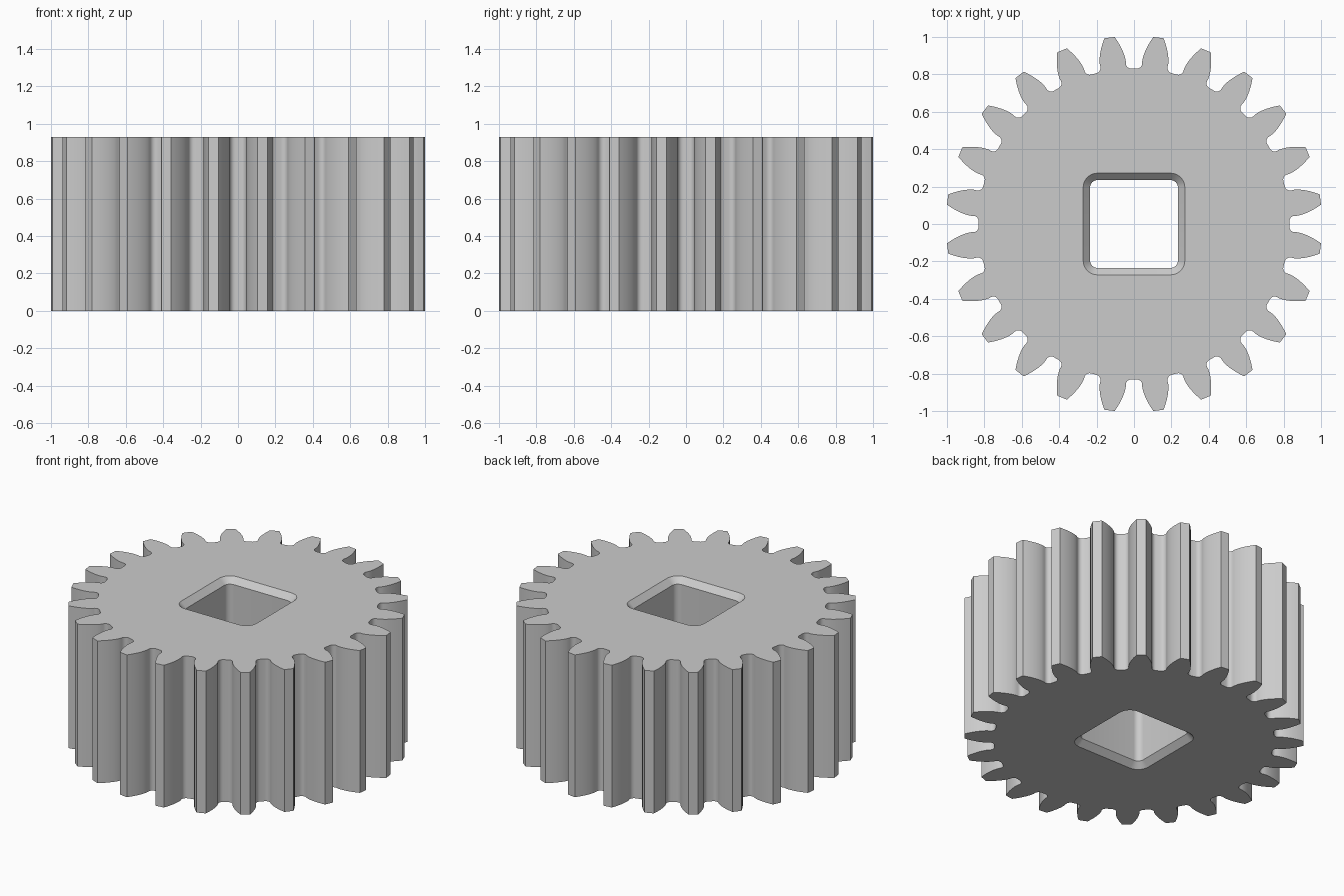
import bpy, bmesh
from math import pi, sin, cos, tan, acos, radians, sqrt

if "Cube" in bpy.data.objects:
    bpy.data.objects.remove(bpy.data.objects["Cube"])

TEETH, HEIGHT = 24, 0.93
R_TIP, R_ROOT = 1.0053, 0.831
MODULE = 2 * R_TIP / (TEETH + 2)
R_PITCH = MODULE * TEETH / 2
R_BASE = R_PITCH * cos(radians(20))
FILLET = 0.029


def inv(a):
    return tan(a) - a


def half_gap():
    """One side of a tooth gap (gap centred on angle 0), as (radius, angle) from root to tip."""
    wall = pi / TEETH - (pi / (2 * TEETH) + inv(radians(20)))  # gap half angle at base circle
    pts = []
    # root fillet, tangent to the root floor and the radial wall
    cy = R_BASE * sin(wall) - FILLET
    cx = sqrt((R_ROOT + FILLET) ** 2 - cy ** 2)
    for i in range(7):
        t = pi / 2 * i / 6
        x, y = cx - FILLET * cos(t), cy + FILLET * sin(t)
        pts.append((sqrt(x * x + y * y), y / x))
    # involute flank
    for i in range(9):
        r = R_BASE + (R_TIP - R_BASE) * i / 8
        pts.append((r, wall + inv(acos(min(1, R_BASE / r)))))
    return pts


def gear_outline():
    half = half_gap()
    gap = [(r, -a) for r, a in reversed(half)] + half
    return [(r * cos(a + k * 2 * pi / TEETH), r * sin(a + k * 2 * pi / TEETH))
            for k in range(TEETH) for r, a in gap]


def rounded_square(h, rad, steps=8):
    pts = []
    for k, (sx, sy) in enumerate([(1, 1), (-1, 1), (-1, -1), (1, -1)]):
        for i in range(steps + 1):
            t = pi / 2 * (k + i / steps)
            pts.append((sx * (h - rad) + rad * cos(t), sy * (h - rad) + rad * sin(t)))
    return pts


bm = bmesh.new()


def ring(pts, z):
    return [bm.verts.new((x, y, z)) for x, y in pts]


def wall(a, b):
    for i in range(len(a)):
        j = (i + 1) % len(a)
        bm.faces.new((a[i], a[j], b[j], b[i]))


# Toothed outer wall
outline = gear_outline()
low, high = ring(outline, 0), ring(outline, HEIGHT)
wall(low, high)

# Square bore, chamfered at both ends
CH = 0.037
mouth, bore = rounded_square(0.272, 0.077), rounded_square(0.235, 0.04)
rings = [ring(mouth, 0), ring(bore, CH), ring(bore, HEIGHT - CH), ring(mouth, HEIGHT)]
for a, b in zip(rings, rings[1:]):
    wall(a, b)

# End faces with the bore left open
for loops in ((low, rings[0]), (high, rings[3])):
    edges = [bm.edges.get((l[i - 1], l[i])) for l in loops for i in range(len(l))]
    bmesh.ops.triangle_fill(bm, edges=edges, use_beauty=True, use_dissolve=False)

bmesh.ops.recalc_face_normals(bm, faces=bm.faces[:])
mesh = bpy.data.meshes.new("spur_gear")
bm.to_mesh(mesh)
bm.free()
gear = bpy.data.objects.new("spur_gear", mesh)
bpy.context.collection.objects.link(gear)

# Smooth flanks, crisp edges
bpy.context.view_layer.objects.active = gear
gear.select_set(True)
bpy.ops.object.shade_smooth_by_angle(angle=radians(30))
